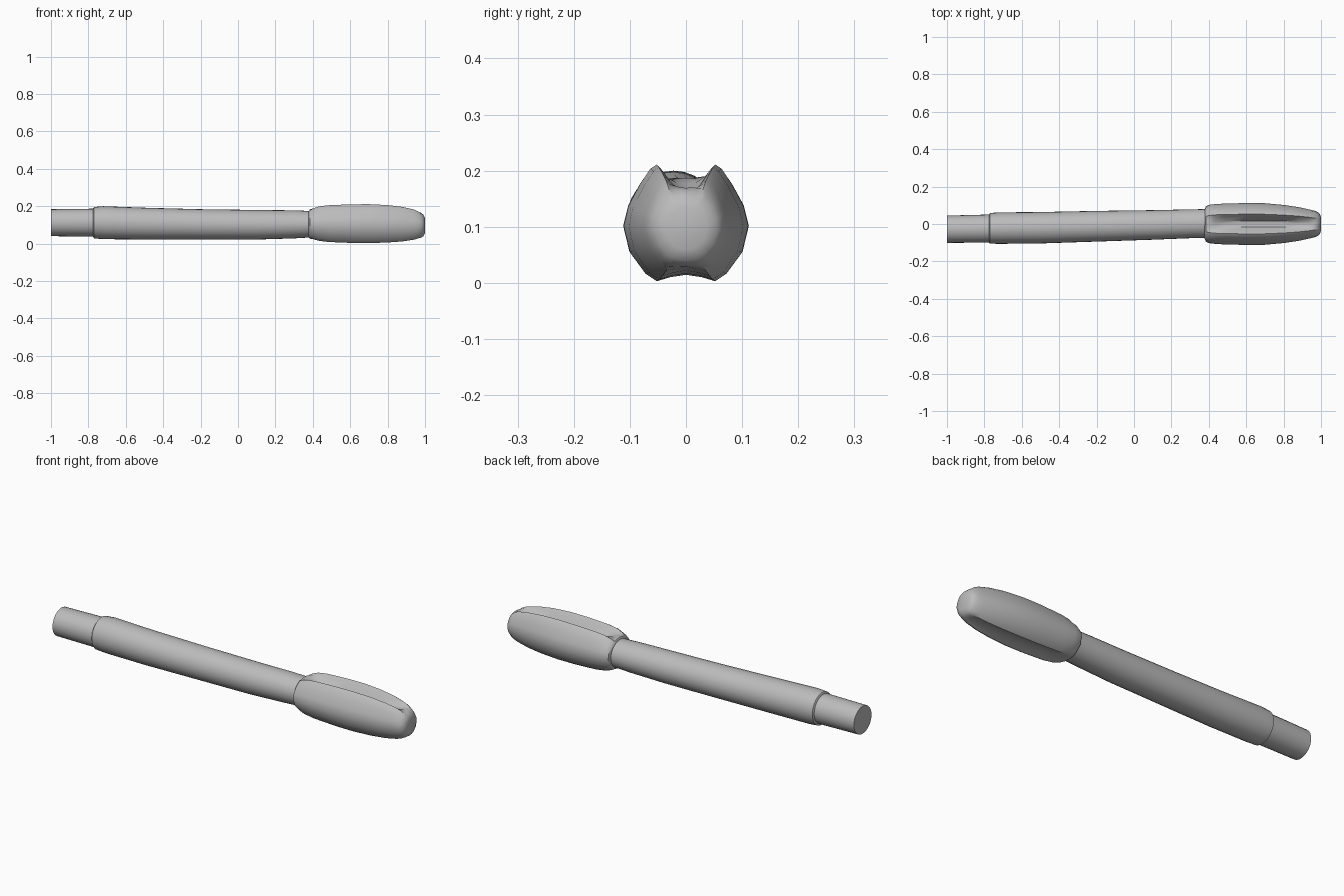
import bpy, bmesh, math

cube = bpy.data.objects.get("Cube")
if cube:
    bpy.data.objects.remove(cube)

grey = bpy.data.materials.new("plain grey")
grey.use_nodes = True
colour = (0.5, 0.5, 0.5, 1)
grey.diffuse_color = colour
grey.node_tree.nodes["Principled BSDF"].inputs["Base Color"].default_value = colour


def loft(name, rings, angle):
    """Skin a list of equal-length point rings and cap both ends."""
    bm = bmesh.new()
    loops = [[bm.verts.new(p) for p in ring] for ring in rings]
    n = len(loops[0])
    for a, b in zip(loops, loops[1:]):
        for i in range(n):
            j = (i + 1) % n
            bm.faces.new((a[i], a[j], b[j], b[i]))
    bm.faces.new(loops[0])
    bm.faces.new(loops[-1])
    bmesh.ops.recalc_face_normals(bm, faces=bm.faces)
    mesh = bpy.data.meshes.new(name)
    bm.to_mesh(mesh)
    bm.free()
    mesh.materials.append(grey)
    obj = bpy.data.objects.new(name, mesh)
    bpy.context.collection.objects.link(obj)
    bpy.ops.object.select_all(action='DESELECT')
    obj.select_set(True)
    bpy.context.view_layer.objects.active = obj
    bpy.ops.object.shade_smooth_by_angle(angle=math.radians(angle))


def circle(x, y, z, ry, rz, n=28):
    return [(x, y + ry * math.sin(math.tau * i / n), z + rz * math.cos(math.tau * i / n))
            for i in range(n)]


def fluted(x, ry, z, rz, blend, groove):
    """Grooved section, blended towards an ellipse when blend is below one."""
    half = [(0, groove), (.15, groove + .04), (.38, .9), (.47, 1), (.57, .93),
            (.74, .66), (.92, .3), (1, -.05), (.9, -.5), (.65, -.87),
            (.47, -1), (.25, -.93), (0, -.89)]
    section = half + [(-u, v) for u, v in half[-2:0:-1]]
    ring = []
    for u, v in section:
        k = blend + (1 - blend) / math.hypot(u, v)
        ring.append((x, ry * u * k, z + rz * v * k))
    return ring


# Narrow end plug
loft("end_plug", [circle(-1, -.028, .112, .073, .072),
                  circle(-.76, -.024, .112, .075, .075)], 40)

# Slightly bent, tapering handle
loft("handle", [circle(*r) for r in [
    (-.775, -.024, .112, .076, .076), (-.77, -.023, .112, .082, .084),
    (-.72, -.022, .112, .084, .088), (-.5, -.02, .107, .084, .085),
    (-.2, -.012, .103, .082, .081), (.1, -.005, .101, .079, .079),
    (.3, .001, .103, .077, .075), (.4, .003, .104, .077, .07)]], 40)

# Swollen head with a deep upper groove, a shallow lower one and a blunt tip
loft("grooved_head", [fluted(*r) for r in [
    (.378, .08, .104, .07, 0, .9), (.384, .094, .105, .079, .1, .9),
    (.4, .102, .106, .086, .4, .85), (.43, .106, .107, .093, .8, .68),
    (.48, .109, .107, .098, 1, .52), (.6, .112, .107, .103, 1, .48),
    (.7, .111, .107, .104, 1, .48), (.8, .102, .106, .1, 1, .5),
    (.88, .09, .104, .092, 1, .57), (.94, .077, .102, .082, .85, .7),
    (.965, .071, .1, .075, .5, .85), (.98, .065, .098, .067, .2, .92),
    (.992, .056, .097, .057, 0, .95), (1, .037, .097, .038, 0, .95)]], 35)
